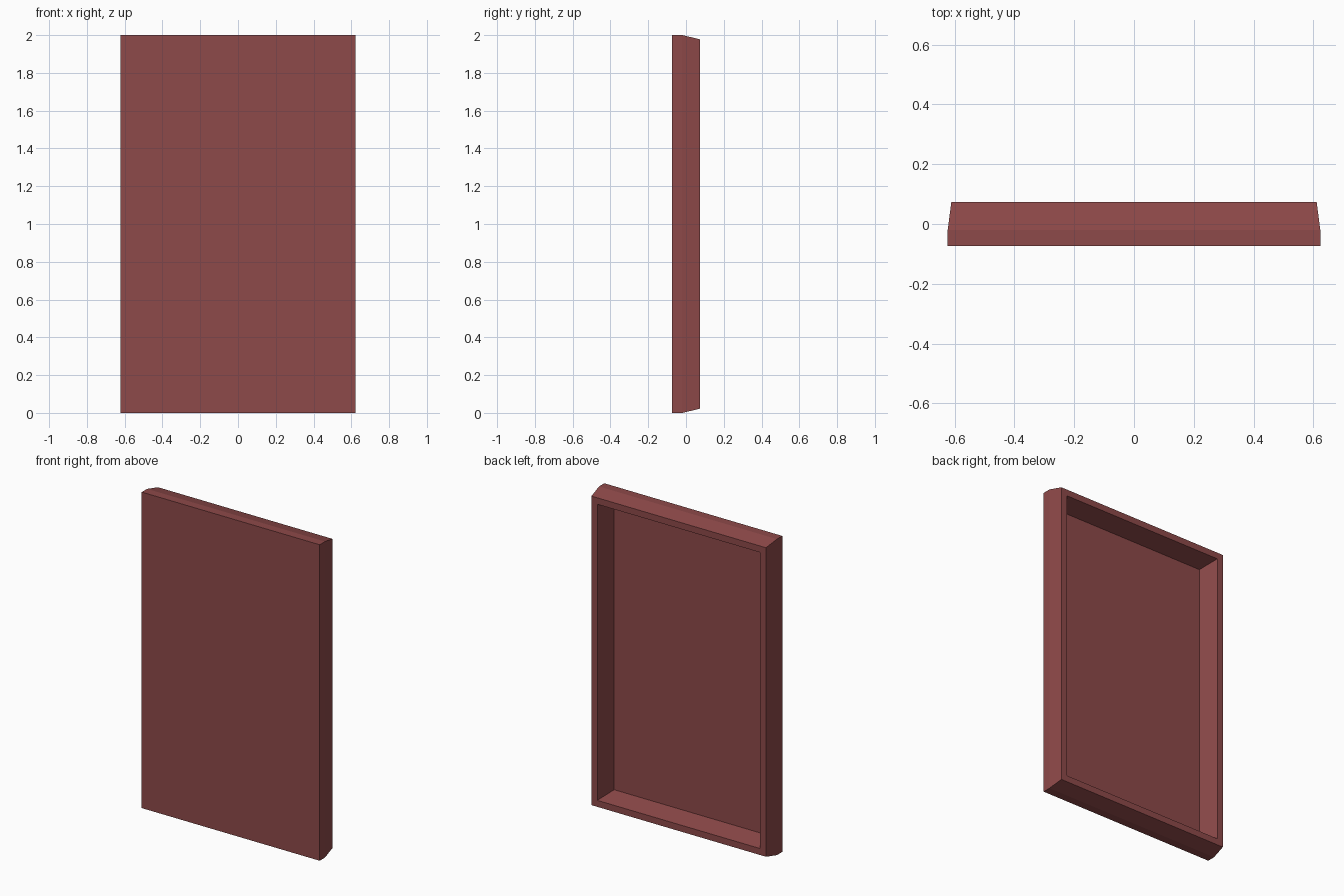
import bpy, bmesh

if "Cube" in bpy.data.objects:
    bpy.data.objects.remove(bpy.data.objects["Cube"])

MID_Z = 1.0
# Nested rectangular loops: (half width, half height, y), front face to recessed floor
LOOPS = [
    (0.623, 1.000, -0.073),   # front face
    (0.623, 1.000, -0.020),   # straight edge ends
    (0.611, 0.978, 0.073),    # tapered edge, back of rim
    (0.570, 0.937, 0.073),    # inner lip of rim
    (0.543, 0.912, -0.057),   # recessed floor
]


def ring(bm, hx, hz, y):
    return [bm.verts.new((sx * hx, y, MID_Z + sz * hz))
            for sx, sz in ((-1, -1), (1, -1), (1, 1), (-1, 1))]


bm = bmesh.new()
rings = [ring(bm, *loop) for loop in LOOPS]

# Walls between neighbouring loops
for a, b in zip(rings, rings[1:]):
    for i in range(4):
        j = (i + 1) % 4
        bm.faces.new((a[i], a[j], b[j], b[i]))

# Front face and recessed floor
bm.faces.new(rings[0])
bm.faces.new(rings[-1])
bmesh.ops.recalc_face_normals(bm, faces=bm.faces)

mesh = bpy.data.meshes.new("door_panel")
bm.to_mesh(mesh)
bm.free()
panel = bpy.data.objects.new("door_panel", mesh)
bpy.context.collection.objects.link(panel)

# Dull red finish
mat = bpy.data.materials.new("dull_red")
mat.diffuse_color = (0.27, 0.067, 0.067, 1)
mat.use_nodes = True
mat.node_tree.nodes["Principled BSDF"].inputs["Base Color"].default_value = mat.diffuse_color
mesh.materials.append(mat)
